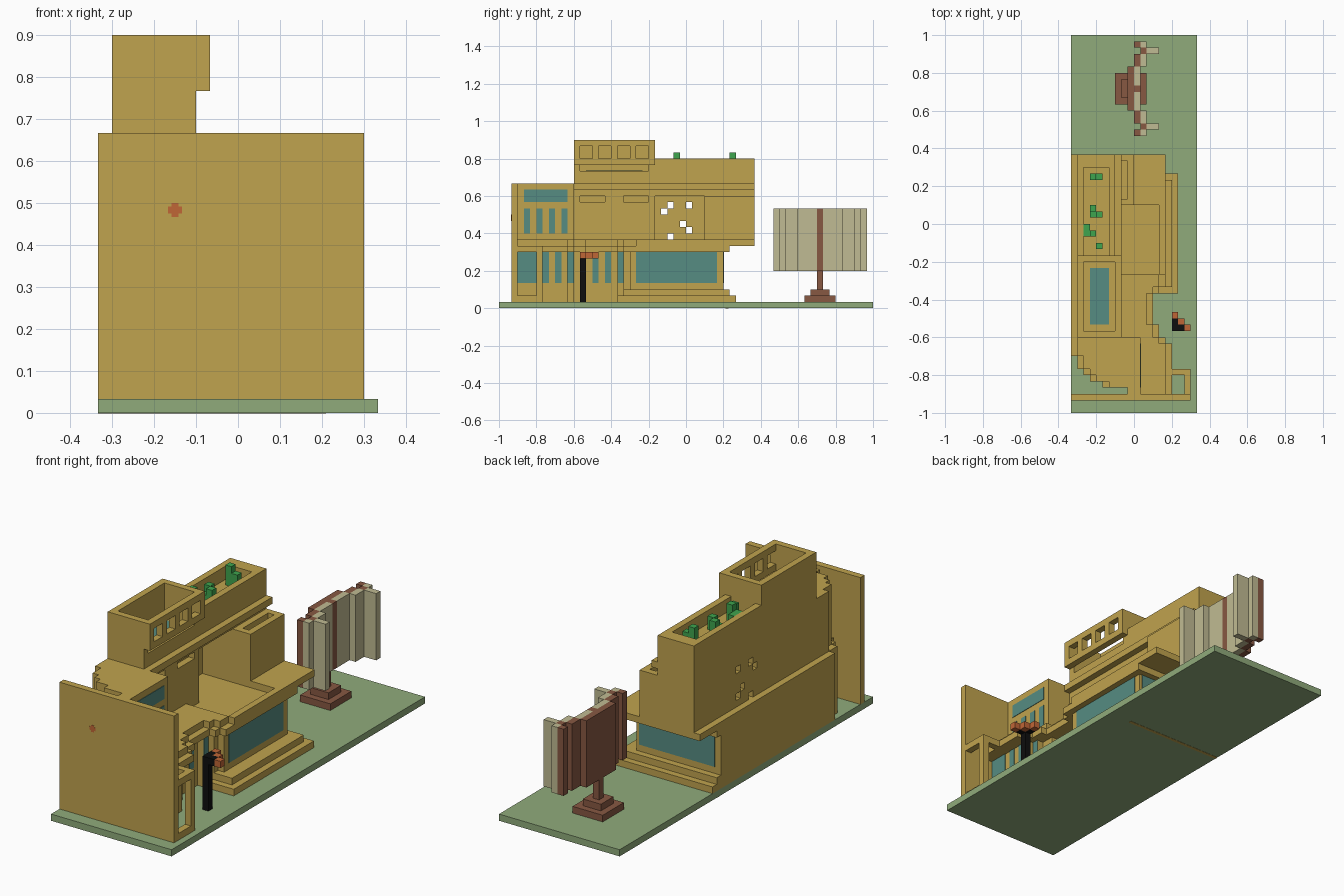
import bpy, bmesh, math
from mathutils import Vector

if "Cube" in bpy.data.objects:
    bpy.data.objects.remove(bpy.data.objects["Cube"])

U = 1 / 30  # block size


def material(name, r, g, b):
    lin = [(c / 255 / 12.92) if c < 11 else ((c / 255 + 0.055) / 1.055) ** 2.4 for c in (r, g, b)]
    m = bpy.data.materials.new(name)
    m.use_nodes = True
    m.diffuse_color = (*lin, 1)
    node = next(n for n in m.node_tree.nodes if n.type == 'BSDF_PRINCIPLED')
    node.inputs["Base Color"].default_value = (*lin, 1)
    return m


SAND = material("sand yellow", 192, 163, 78)
GRASS = material("grass green", 144, 171, 123)
GLASS = material("teal glass", 86, 140, 130)
BROWN = material("wood brown", 135, 88, 66)
CLOTH = material("pale canvas", 192, 187, 147)
LEAF = material("leaf green", 62, 165, 78)
BLACK = material("black", 14, 14, 14)
ORANGE = material("rust orange", 192, 102, 54)


def finish(name, bm, mat):
    me = bpy.data.meshes.new(name)
    bm.to_mesh(me)
    bm.free()
    me.materials.append(mat)
    ob = bpy.data.objects.new(name, me)
    bpy.context.scene.collection.objects.link(ob)
    return ob


def cells(box):
    x0, x1, y0, y1, z0, z1 = box
    return {(x, y, z) for x in range(x0, x1) for y in range(y0, y1) for z in range(z0, z1)}


def blocks(name, mat, boxes, cuts=()):
    """Union of block boxes minus cut boxes, as one clean outer shell."""
    solid = set().union(*map(cells, boxes))
    for c in cuts:
        solid -= cells(c)
    bm = bmesh.new()
    verts = {}

    def vert(p):
        if p not in verts:
            verts[p] = bm.verts.new(Vector(p) * U)
        return verts[p]

    for c in solid:
        for ax in range(3):
            for side in (0, 1):
                n = list(c)
                n[ax] += 2 * side - 1
                if tuple(n) in solid:
                    continue
                b, d = (ax + 1) % 3, (ax + 2) % 3
                loop = []
                for i, j in ((0, 0), (1, 0), (1, 1), (0, 1)):
                    p = list(c)
                    p[ax] += side
                    p[b] += i
                    p[d] += j
                    loop.append(vert(tuple(p)))
                bm.faces.new(loop if side else loop[::-1])
    bmesh.ops.dissolve_limit(bm, angle_limit=0.01, verts=bm.verts[:], edges=bm.edges[:])
    return finish(name, bm, mat)


def plate(name, mat, x0, x1, y0, y1, z0, z1):
    """Thin slab given in block units."""
    bm = bmesh.new()
    bmesh.ops.create_cube(bm, size=1)
    for v in bm.verts:
        v.co = Vector(((x0 + x1) / 2 + v.co.x * (x1 - x0),
                       (y0 + y1) / 2 + v.co.y * (y1 - y0),
                       (z0 + z1) / 2 + v.co.z * (z1 - z0))) * U
    return finish(name, bm, mat)


T = 0.08  # plate thickness in blocks

# Ground, with a narrow strip on its underside
blocks("ground", GRASS, [(-10, 10, -30, 30, 0, 1)])
plate("underside_strip", SAND, -10, 6.3, 6.3, 6.8, -0.03, 0.02)

# Front wall with its small cross
blocks("front_wall", SAND, [(-10, 9, -28, -27, 1, 20)])
for w, h in ((0.5, 0.25), (0.25, 0.5)):
    plate("wall_cross", ORANGE, -4.5 - w, -4.5 + w, -28 - T / 2, -27.9, 14.5 - h, 14.5 + h)


# Stepped outlines of the front half: curved bays on both sides
def right_edge(y):
    for limit, x in ((-19, 6), (-18, 5), (-16, 4), (-11, 3), (-10, 4)):
        if y < limit:
            return x
    return 5


def left_edge(y):
    return {-27: -1, -26: -5, -25: -7, -24: -8, -23: -9, -22: -9}.get(y, -10)


# Ground floor: stepped plinth, walls, two-layer roof slab with sunken terrace
blocks("plinth", SAND, [(-10, 7, -11, 8, 1, 2), (-10, 6, -10, 7, 2, 3)])
rows = range(-27, -9)
blocks("ground_floor_walls", SAND, [(-10, 4, -9, 6, 1, 9)] +
       [(left_edge(y), right_edge(y) - 2, y, y + 1, 1, 9) for y in rows] + [(-10, 2, -10, -9, 1, 9)])
blocks("terrace_slab", SAND,
       [(-10, 5, -9, 7, 9, 10), (-10, 5, -8, 11, 10, 11), (-10, 4, -9, -8, 10, 11)] +
       [(left_edge(y), right_edge(y), y, y + 1, 9, 10) for y in rows] +
       [(left_edge(y), right_edge(y) - 1, y, y + 1, 10, 11) for y in rows],
       [(-3, 4, -8, 3, 10, 11), (-8, 4, -5, 3, 10, 11)])
plate("side_window", GLASS, 4, 4 + T, -8, 5, 4, 9)
plate("back_window", GLASS, -9, 3.5, 6, 6 + T, 4, 9)
for y in (-23, -21, -19, -15, -13, -11):
    x = right_edge(y) - 2
    plate("slit_window", GLASS, x, x + T, y, y + 1, 4, 9)
plate("entrance_window", GLASS, 4, 4 + T, -27, -24, 4, 9)

# Open frame beside the front wall
blocks("entrance_frame", SAND, [(8, 9, -27, -23, 1, 10), (6, 9, -24, -23, 9, 10)],
       [(8, 9, -27, -24, 2, 9)])

# Upper front room and its windows
blocks("upper_front_room", SAND,
       [(min(left_edge(y) + (y > -27), 0), 1, y, y + 1, 11, 20) for y in range(-27, -18)])
for y in (-26, -24, -22, -20):
    plate("upper_slit_window", GLASS, 1, 1 + T, y, y + 1, 12, 16)
plate("upper_band_window", GLASS, 1, 1 + T, -26, -19, 17, 19)

# Upper floor with alcove, pierced back wall, vents, ledge and roof parapet
pierced = [(-3, 16), (-4, 15), (0, 16), (-1, 13), (0, 12), (-3, 11)]
blocks("upper_floor", SAND,
       [(-9, -3, -18, 11, 11, 20), (-9, 0, 3, 11, 11, 18), (-9, -2, -18, 11, 19, 20),
        (-9, -3, -5, 11, 20, 24)],
       [(-8, 0, -5, 3, 11, 18), (-2, -1, 4, 10, 17, 18), (-8, -4, -5, 9, 22, 24),
        (-4, -3, -17, -13, 17, 18), (-4, -3, -10, -6, 17, 18)] +
       [(-9, -8, y, y + 1, z, z + 1) for y, z in pierced])

# Rooftop tower: open box with overhanging pierced side and a skylight
blocks("tower", SAND, [(-9, -3, -18, -5, 20, 27), (-9, -2, -18, -5, 23, 27)],
       [(-8, -3, -17, -6, 22, 27)] +
       [(-3, -2, y, y + 2, 24, 26) for y in (-17, -14, -11, -8)])
plate("skylight", GLASS, -7, -4, -16, -7, 22, 22 + T)

# Roof plants
for parts in ([(-7, -6, 7, 8, 22, 25), (-6, -5, 7, 8, 22, 24)],
              [(-7, -6, 2, 3, 22, 24), (-6, -5, 1, 2, 22, 24), (-7, -6, 1, 2, 22, 23)],
              [(-8, -7, -2, 0, 22, 24), (-7, -6, -2, -1, 22, 25)],
              [(-6, -5, -4, -3, 22, 24)]):
    blocks("roof_plant", LEAF, parts)

# Street post with a stepped orange head
blocks("post", BLACK, [(6, 7, -17, -16, 1, 9), (6, 7, -16, -15, 8, 9), (7, 8, -17, -16, 8, 9)])
blocks("post_head", ORANGE, [(6, 7, -15, -14, 8, 9), (7, 8, -16, -15, 8, 9), (8, 9, -17, -16, 8, 9)])

# Curved screen on a stepped stand: canvas front, wooden back
bend = (0, 0, 0, 0, 1, 1, 2, 1)
screen_rows = [(y, bend[abs(y - 21)]) for y in range(14, 29)]
blocks("screen_canvas", CLOTH,
       [(s, s + 1 + (abs(y - 21) == 6), y, y + 1, 6, 16) for y, s in screen_rows if y != 21])
blocks("screen_back", BROWN,
       [(s - 1, s, y, y + 1, 6, 16) for y, s in screen_rows] + [(-1, 1, 21, 22, 6, 16)])
blocks("screen_stand", BROWN,
       [(-3, 2, 19, 24, 1, 2), (-2, 1, 20, 23, 2, 3), (-1, 0, 21, 22, 3, 6)])
